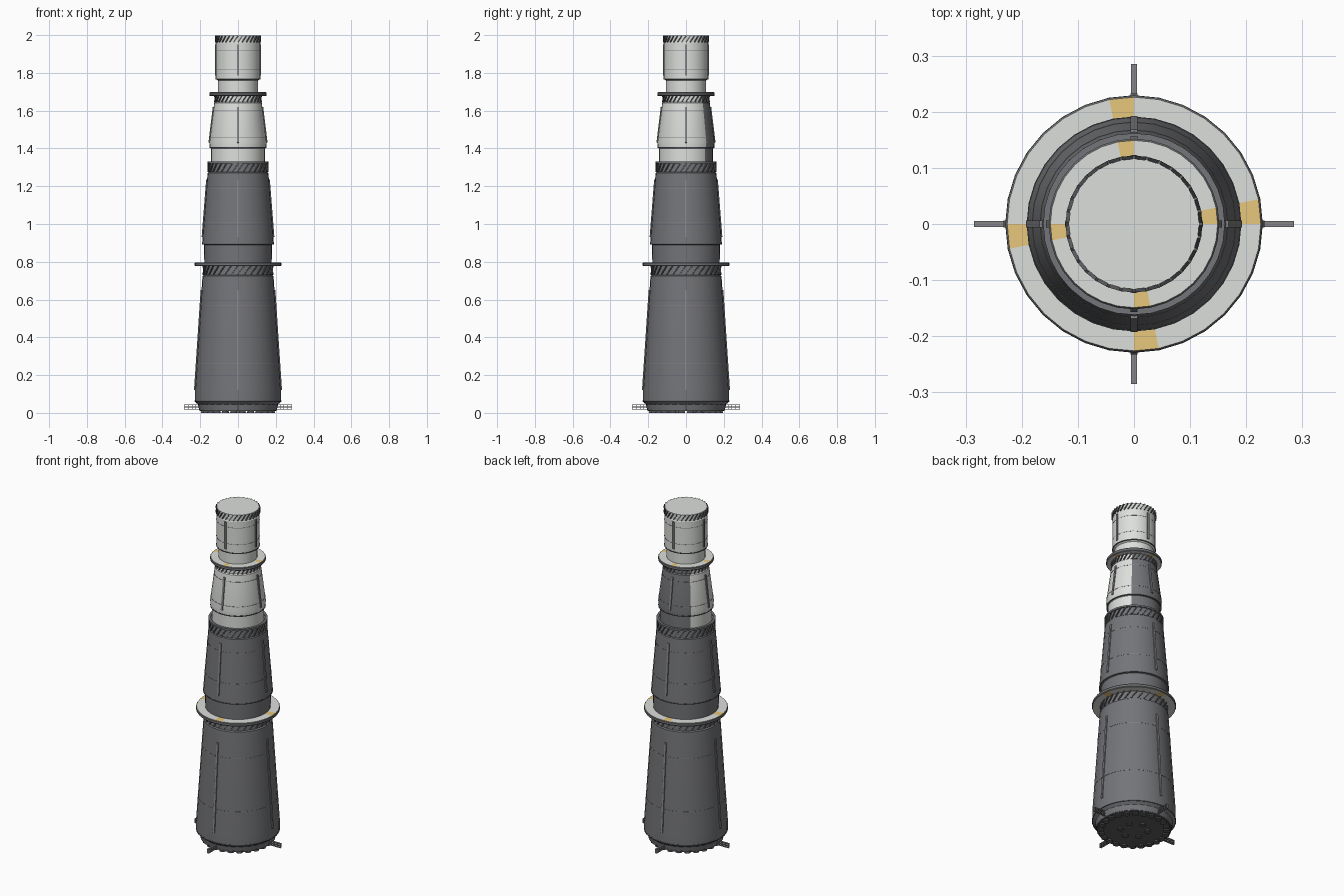
import bpy, bmesh, math
from mathutils import Matrix, Vector

SEG = 32
STEP = 2 * math.pi / SEG

cube = bpy.data.objects.get("Cube")
if cube:
    bpy.data.objects.remove(cube, do_unlink=True)


def material(name, *rgb):
    m = bpy.data.materials.new(name)
    m.use_nodes = True
    m.diffuse_color = (*rgb, 1)
    bsdf = next(n for n in m.node_tree.nodes if n.type == 'BSDF_PRINCIPLED')
    bsdf.inputs["Base Color"].default_value = (*rgb, 1)
    bsdf.inputs["Roughness"].default_value = 0.6
    return m


DARK = material("dark grey paint", 0.175, 0.178, 0.19)
LIGHT = material("light grey paint", 0.72, 0.74, 0.71)
TRIM = material("charcoal metal", 0.11, 0.112, 0.12)
DUCT = material("mid grey metal", 0.24, 0.24, 0.25)
OCHRE = material("ochre marking", 0.8, 0.57, 0.2)


def finish(name, bm, mats, rule=None):
    """Turn a bmesh into a smooth-by-angle object, coloured by a face rule."""
    bmesh.ops.recalc_face_normals(bm, faces=bm.faces)
    bm.normal_update()
    if rule:
        for f in bm.faces:
            f.material_index = rule(f)
    mesh = bpy.data.meshes.new(name)
    bm.to_mesh(mesh)
    bm.free()
    for m in mats:
        mesh.materials.append(m)
    obj = bpy.data.objects.new(name, mesh)
    bpy.context.collection.objects.link(obj)
    bpy.ops.object.select_all(action='DESELECT')
    obj.select_set(True)
    bpy.context.view_layer.objects.active = obj
    bpy.ops.object.shade_smooth_by_angle(angle=math.radians(30))
    return obj


def lathe(name, profile, mats, rule=None, closed=False):
    """Revolve (radius, height) points; closed makes a ring, else ends are capped."""
    bm = bmesh.new()
    rings = [[bm.verts.new((r * math.cos(i * STEP), r * math.sin(i * STEP), z))
              for i in range(SEG)] for r, z in profile]
    pairs = list(zip(rings, rings[1:])) + ([(rings[-1], rings[0])] if closed else [])
    for a, b in pairs:
        for i in range(SEG):
            j = (i + 1) % SEG
            bm.faces.new((a[i], a[j], b[j], b[i]))
    if not closed:
        bm.faces.new(rings[0])
        bm.faces.new(rings[-1])
    return finish(name, bm, mats, rule)


def band(name, r, z, depth, height, mat):
    h = height / 2
    lathe(name, [(r - 0.01, z - h), (r + depth, z - h),
                 (r + depth, z + h), (r - 0.01, z + h)], [mat], closed=True)


def rod(bm, a, b, width, depth, radial):
    """Box beam from a to b, with its depth along the radial direction."""
    a, b = Vector(a), Vector(b)
    axis = (b - a).normalized()
    side = axis.cross(radial).normalized()
    out = side.cross(axis)
    rot = Matrix((side, out, axis)).transposed().to_4x4()
    size = Matrix.Diagonal((width, depth, (b - a).length, 1))
    bmesh.ops.create_cube(bm, size=1, matrix=Matrix.Translation((a + b) / 2) @ rot @ size)


def polar(r, angle, z):
    return Vector((r * math.cos(angle), r * math.sin(angle), z))


def radius_at(profile, z):
    for (r0, z0), (r1, z1) in zip(profile, profile[1:]):
        if z0 <= z <= z1 and z1 > z0:
            return r0 + (r1 - r0) * (z - z0) / (z1 - z0)
    return profile[-1][0]


def truss(name, r, z0, z1):
    """Circle of leaning struts standing just off the hull."""
    bm = bmesh.new()
    for i in range(SEG):
        a = i * STEP
        rod(bm, polar(r, a, z0), polar(r, a + STEP, z1), 0.006, 0.006, polar(1, a + STEP / 2, 0))
    finish(name, bm, [TRIM])


def ducts(name, profile, z0, z1):
    """Cable ducts on the four sides, following the slope of the hull."""
    bm = bmesh.new()
    for k in range(4):
        a = k * math.pi / 2
        rod(bm, polar(radius_at(profile, z0), a, z0),
            polar(radius_at(profile, z1), a, z1), 0.012, 0.01, polar(1, a, 0))
    finish(name, bm, [DUCT])


def flange(name, inner, outer, z):
    """Flat collar with a grey rim and four one-segment markings."""
    def rule(f):
        c = f.calc_center_median()
        if abs(f.normal.z) < 0.9:
            return 0
        slot = int((math.atan2(c.y, c.x) % (2 * math.pi)) / STEP)
        return 2 if slot % 8 == 0 else 1
    lathe(name, [(inner, z - 0.01), (outer - 0.003, z - 0.01), (outer, z - 0.006),
                 (outer, z + 0.006), (outer - 0.003, z + 0.01), (inner, z + 0.01)],
          [DARK, LIGHT, OCHRE], rule, closed=True)


def rear_quarter(f):
    c = f.calc_center_median()
    return 1 if c.y > abs(c.x) and abs(f.normal.z) < 0.9 else 0


# Hull stages: profile, colours, face rule, duct span, seam heights
first = [(0.205, 0.012), (0.212, 0.045), (0.228, 0.06), (0.228, 0.12),
         (0.188, 0.725), (0.181, 0.73), (0.178, 0.79)]
second = [(0.178, 0.79), (0.181, 0.89), (0.19, 0.895), (0.187, 0.94),
          (0.161, 1.27), (0.156, 1.275), (0.154, 1.325)]
third = [(0.143, 1.325), (0.143, 1.4), (0.15, 1.405), (0.152, 1.435),
         (0.126, 1.64), (0.12, 1.645), (0.118, 1.69)]
fourth = [(0.106, 1.69), (0.106, 1.76), (0.118, 1.768),
          (0.118, 1.957), (0.116, 1.96), (0.116, 1.998)]

stages = (
    ("first_stage", first, [DARK], None, (0.12, 0.65), (0.26, 0.57)),
    ("second_stage", second, [DARK], None, (0.93, 1.235), (1.01, 1.19)),
    ("third_stage", third, [LIGHT, DARK], rear_quarter, (1.43, 1.62), (1.46, 1.6)),
    ("fourth_stage", fourth, [LIGHT], None, (1.785, 1.95), (1.82, 1.92)),
)
for name, profile, mats, rule, span, seams in stages:
    lathe(name + "_hull", profile, mats, rule)
    ducts(name + "_cable_ducts", profile, *span)
    for n, z in enumerate(seams):
        band(f"{name}_seam_{n + 1}", radius_at(profile, z), z, 0.001, 0.002, DUCT)

# Dark joint bands around the hull
for name, r, z in (("base_band", 0.228, 0.062), ("second_stage_band", 0.19, 0.895),
                   ("third_stage_band", 0.15, 1.405), ("fourth_stage_band", 0.118, 1.768)):
    band(name, r, z, 0.0015, 0.006, TRIM)

# Interstage trusses and collars
truss("first_truss", 0.184, 0.733, 0.78)
truss("second_truss", 0.159, 1.276, 1.322)
truss("third_truss", 0.123, 1.645, 1.682)
truss("top_truss", 0.119, 1.962, 1.997)
flange("lower_collar", 0.165, 0.229, 0.787)
flange("upper_collar", 0.1, 0.152, 1.688)
band("middle_collar", 0.158, 1.326, 0.004, 0.01, DARK)

# Base plate and engine nozzles in two circles
lathe("base_plate", [(0.2, 0.009), (0.207, 0.02)], [TRIM])
bm = bmesh.new()
for count, ring in ((24, 0.18), (6, 0.075)):
    for i in range(count):
        bmesh.ops.create_cone(
            bm, cap_ends=True, segments=12, radius1=0.019, radius2=0.012, depth=0.02,
            matrix=Matrix.Translation(polar(ring, 2 * math.pi * (i + 0.5) / count, 0.01)))
finish("engine_nozzles", bm, [TRIM])

# Grid fins at the base: a frame with cross bars on each side
bm = bmesh.new()
for k in range(4):
    a = k * math.pi / 2
    tangent = polar(1, a + math.pi / 2, 0)
    for z in (0.019, 0.031, 0.043):
        rod(bm, polar(0.205, a, z), polar(0.285, a, z), 0.003, 0.011, tangent)
    for i in range(4):
        r = 0.223 + i * 0.02
        rod(bm, polar(r, a, 0.018), polar(r, a, 0.044), 0.003, 0.011, tangent)
finish("grid_fins", bm, [DUCT])
